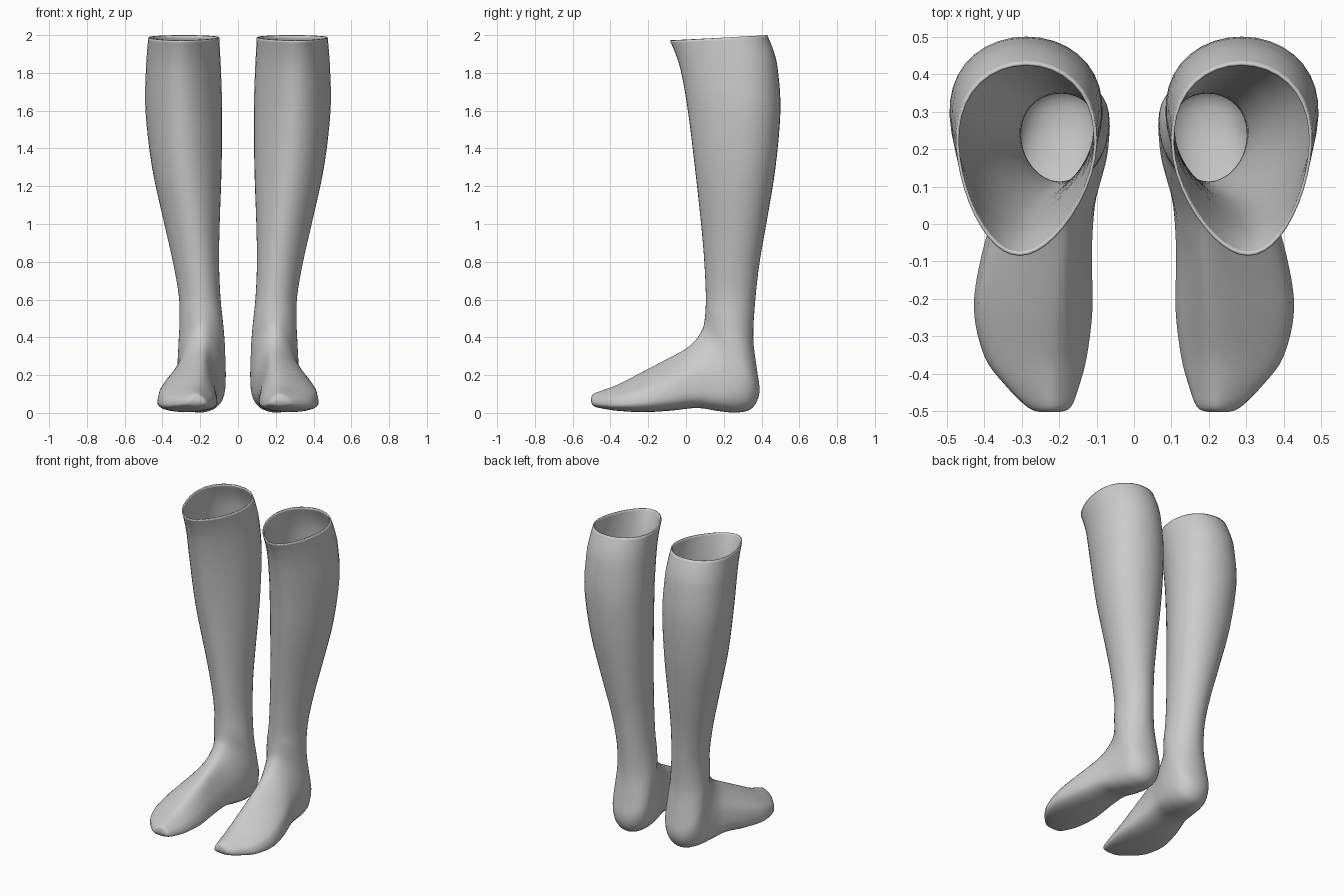
import bpy, bmesh, math

SEG, STEPS = 40, 4

# Each ring: instep/shin y, z | sole/heel/calf y, z | inner x, outer x | ridge x
FOOT = [
    (-.502, .075, -.502, .060, .200, .250, .225),
    (-.492, .100, -.487, .035, .168, .285, .220),
    (-.440, .120, -.425, .020, .145, .345, .225),
    (-.360, .150, -.350, .010, .125, .400, .225),
    (-.240, .212, -.220, .004, .110, .428, .215),
    (-.100, .285, -.080, .012, .112, .408, .200),
    (.000, .340, .060, .026, .105, .370, .195),
    (.050, .385, .170, .010, .085, .345, .195),
    (.075, .420, .270, .002, .070, .333, .195),
    (.090, .450, .350, .025, .065, .325, .195),
    (.097, .480, .389, .110, .066, .320, .195),
    (.101, .515, .374, .240, .070, .315, .195),
]
LEG = [
    (.104, .555, .356, .400, .079, .310, .197),
    (.105, .630, .367, .600, .093, .313, .200),
    (.097, .800, .390, .800, .100, .345, .215),
    (.080, 1.00, .425, 1.00, .097, .390, .240),
    (.047, 1.30, .474, 1.30, .087, .455, .280),
    (.010, 1.60, .500, 1.60, .084, .490, .300),
    (-.025, 1.80, .487, 1.81, .090, .488, .305),
    (-.055, 1.90, .466, 1.91, .095, .482, .305),
    (-.085, 1.97, .430, 2.00, .099, .475, .305),
]


def catmull(a, b, c, d, t):
    return [0.5 * (2 * q + (r - p) * t + (2 * p - 5 * q + 4 * r - s) * t * t
                   + (3 * q - p - 3 * r + s) * t ** 3) for p, q, r, s in zip(a, b, c, d)]


def ramp(v, lo, hi, a, b):
    f = min(1, max(0, (v - lo) / (hi - lo)))
    return a + (b - a) * f


def ring_points(row):
    ty, tz, by, bz, xi, xo, xt = row
    # egg narrowing towards the ridge, and squareness of the sole side
    egg = ramp(tz, .3, .55, .42, .05) if tz < .6 else ramp(tz, .6, 1.6, .05, .22)
    power = ramp(tz, .38, .6, .65, 1)
    mid, half = (xi + xo) / 2, (xo - xi) / 2
    pts = []
    for i in range(SEG):
        a = 2 * math.pi * i / SEG
        c, s = math.cos(a), math.sin(a)
        x = s * (1 - egg * c) / (1 + egg * egg * .45)
        k = c if c > 0 else -abs(c) ** power
        f = (1 + k) / 2
        pts.append((mid + half * x + (xt - mid) * max(c, 0) ** 1.5,
                    by + (ty - by) * f, bz + (tz - bz) * f))
    return pts


def make_sock(name, side):
    rows = FOOT + LEG
    n = len(rows)
    path = []
    for i in range(n - 1):
        quad = rows[max(i - 1, 0)], rows[i], rows[i + 1], rows[min(i + 2, n - 1)]
        path += [catmull(*quad, j / STEPS) for j in range(STEPS)]
    path.append(rows[-1])

    bm = bmesh.new()
    rings = [[bm.verts.new((side * x, y, z)) for x, y, z in ring_points(r)] for r in path]
    for lo, hi in zip(rings, rings[1:]):
        for i in range(SEG):
            j = (i + 1) % SEG
            bm.faces.new((lo[i], lo[j], hi[j], hi[i]))
    # closed toe tip; the top stays open
    bm.faces.new(rings[0])
    bmesh.ops.recalc_face_normals(bm, faces=bm.faces)
    # make sure the normals point outwards
    bm.faces.ensure_lookup_table()
    if bm.faces[-1].normal.y > 0:
        bmesh.ops.reverse_faces(bm, faces=bm.faces)
    for f in bm.faces:
        f.smooth = True
    mesh = bpy.data.meshes.new(name)
    bm.to_mesh(mesh)
    bm.free()
    ob = bpy.data.objects.new(name, mesh)
    bpy.context.collection.objects.link(ob)
    # thin fabric wall
    wall = ob.modifiers.new("wall", 'SOLIDIFY')
    wall.thickness = .008
    wall.offset = -1


make_sock("right_sock", 1)
make_sock("left_sock", -1)
